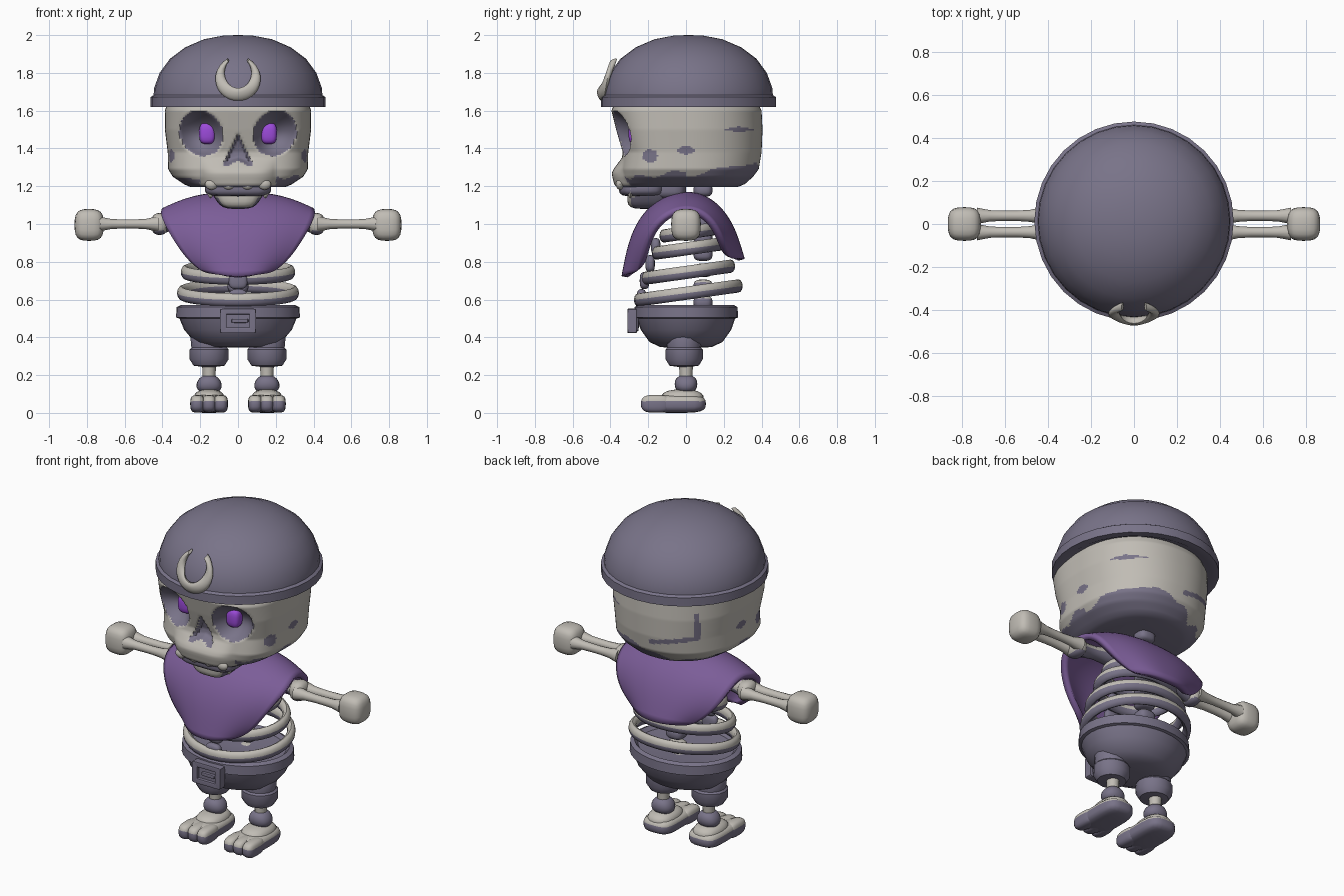
import bpy, bmesh, math
from math import sin, cos, pi
from mathutils import Vector

if "Cube" in bpy.data.objects:
    bpy.data.objects.remove(bpy.data.objects["Cube"])


def material(name, rgb):
    m = bpy.data.materials.new(name)
    m.use_nodes = True
    m.diffuse_color = (*rgb, 1)
    m.node_tree.nodes["Principled BSDF"].inputs["Base Color"].default_value = (*rgb, 1)
    return m


BONE = material("bone", (0.53, 0.505, 0.46))
SLATE = material("slate", (0.19, 0.172, 0.248))
CLOTH = material("purple cloth", (0.20, 0.11, 0.315))
GLOW = material("violet eye", (0.33, 0.07, 0.70))
TWO = (BONE, SLATE)


def finish(name, bm, mats, rule=None, angle=40):
    """Turn a bmesh into a shaded object; rule(centre, normal) is true for the second colour."""
    bmesh.ops.recalc_face_normals(bm, faces=bm.faces)
    for f in bm.faces:
        f.smooth = True
        if rule:
            f.material_index = int(bool(rule(f.calc_center_median(), f.normal)))
    me = bpy.data.meshes.new(name)
    bm.to_mesh(me)
    bm.free()
    for m in mats:
        me.materials.append(m)
    me.set_sharp_from_angle(angle=math.radians(angle))
    ob = bpy.data.objects.new(name, me)
    bpy.context.collection.objects.link(ob)
    return ob


def loft(name, rings, mats, rule=None, wrap=True, loop=False, cap=True):
    bm = bmesh.new()
    vs = [[bm.verts.new(p) for p in r] for r in rings]
    n = len(vs[0])
    for i in range(len(vs) if loop else len(vs) - 1):
        a, b = vs[i], vs[(i + 1) % len(vs)]
        for j in range(n if wrap else n - 1):
            k = (j + 1) % n
            bm.faces.new((a[j], a[k], b[k], b[j]))
    if cap and not loop:
        bm.faces.new(vs[0])
        bm.faces.new(vs[-1])
    return finish(name, bm, mats, rule)


def revolve(name, profile, centre, mats, sy=1.0, seg=32):
    rings = [[(centre[0] + r * cos(2 * pi * j / seg), centre[1] + sy * r * sin(2 * pi * j / seg), z)
              for j in range(seg)] for r, z in profile]
    return loft(name, rings, mats)


def tube(name, pts, radii, up, mats, rule=None, loop=False, seg=12):
    """Sweep an elliptical section; radii holds a (side, up) pair for each point."""
    pts, up, rings = [Vector(p) for p in pts], Vector(up), []
    n = len(pts)
    for i, p in enumerate(pts):
        nxt = pts[(i + 1) % n] if loop else pts[min(i + 1, n - 1)]
        prv = pts[i - 1] if loop else pts[max(i - 1, 0)]
        side = (nxt - prv).cross(up).normalized()
        rings.append([p + side * radii[i][0] * cos(2 * pi * j / seg) + up * radii[i][1] * sin(2 * pi * j / seg)
                      for j in range(seg)])
    return loft(name, rings, mats, rule, loop=loop)


def bone(name, a, b, radii, up=(0, 0, 1), rule=None):
    a, b, n = Vector(a), Vector(b), len(radii) - 1
    return tube(name, [a.lerp(b, i / n) for i in range(n + 1)], [(r, r) for r in radii], up, TWO, rule)


def block(name, centre, half, mats, n=4.0, taper=0.0, rule=None, cuts=5):
    """Rounded block: n sets how square it is, taper widens it upward."""
    bm = bmesh.new()
    bmesh.ops.create_cube(bm, size=2)
    bmesh.ops.subdivide_edges(bm, edges=bm.edges[:], cuts=cuts, use_grid_fill=True)
    for v in bm.verts:
        p = v.co / sum(abs(c) ** n for c in v.co) ** (1 / n)
        w = 1 + taper * p.z
        v.co = (centre[0] + half[0] * p.x * w, centre[1] + half[1] * p.y, centre[2] + half[2] * p.z)
    return finish(name, bm, mats, rule)


def clamp(v):
    return max(0.0, min(1.0, v))


# Helmet and its crescent badge
revolve("helmet", [(0.38, 1.64), (0.42, 1.62), (0.463, 1.62), (0.463, 1.672), (0.447, 1.682), (0.444, 1.72),
                   (0.415, 1.80), (0.36, 1.875), (0.28, 1.935), (0.18, 1.978), (0.08, 1.997), (0.01, 2.0)],
        (0, 0.013), (SLATE,))
pts, radii = [], []
for i in range(-12, 13):
    u = i / 12
    r = 0.029 * (1 - u * u) + 0.008
    a = u * math.radians(152)
    z = 1.768 - (0.12 - r) * cos(a)
    pts.append(((0.12 - r) * sin(a), -0.458 + (z - 1.66) * 0.36, z))
    radii.append((r, 0.02))
tube("crescent_badge", pts, radii, (0, -0.94, -0.34), (BONE,))

# Skull: height, half width, front depth, back depth
LEVELS = [(1.195, .25, .32, .27), (1.21, .285, .335, .31), (1.25, .345, .345, .355), (1.29, .37, .35, .385),
          (1.38, .372, .335, .40), (1.50, .387, .37, .405), (1.60, .387, .395, .40), (1.68, .36, .36, .36)]


def socket(x, z):
    return ((abs(x) - 0.195) / 0.115) ** 2 + ((z - 1.48 - 0.12 * (abs(x) - 0.195)) / 0.12) ** 2


def nose(x, z):
    """Positive inside the nose opening."""
    return min(z - 1.31 - 0.5 * max(0, 0.05 - abs(x)), 1.48 - 2.1 * abs(x) - z)


def skull_ring(z):
    for lo, hi in zip(LEVELS, LEVELS[1:]):
        if z <= hi[0] + 1e-6:
            break
    t = (z - lo[0]) / (hi[0] - lo[0])
    a, front, back = [p + (q - p) * t for p, q in zip(lo[1:], hi[1:])]
    ring = []
    for j in range(200):
        c, s = cos(2 * pi * j / 200), sin(2 * pi * j / 200)
        depth, e = (front, 3.3) if s < 0 else (back, 2.2)
        r = (abs(c / a) ** e + abs(s / depth) ** e) ** (-1 / e)
        x, y = r * c, r * s
        if y < -0.1:
            y += 0.11 * max(0, 1 - socket(x, z)) + 0.03 * clamp(nose(x, z) / 0.02)
            y -= 0.045 * max(0, 1 - (x / 0.2) ** 4) * clamp((1.35 - z) / 0.08)
        ring.append((x, y, z))
    return ring


def skull_slate(c, n):
    x, y, z = c
    if y < -0.15 and abs(x) < 0.34 and (socket(x, z) < 1 or nose(x, z) > 0):
        return True
    if y < -0.25 and abs(x) < 0.2:
        return z < 1.205
    rise = 0.08 * clamp(5 * x + 0.7) * max(0, y) / 0.35 if y > 0 else 0.025
    if z < 1.24 + rise + 0.015 * sin(9 * y + 1) + 0.012 * sin(27 * (x + y)):
        return True
    if abs(x) > 0.2:
        if ((y + 0.19) / 0.04) ** 2 + ((z - 1.36) / 0.035) ** 2 < 1 or (y / 0.045) ** 2 + ((z - 1.39) / 0.022) ** 2 < 1:
            return True
    if x > 0 and abs(y - 0.28) < 0.09 and abs(z - 1.50) < 0.016 * (1 - abs(y - 0.28) / 0.09):
        return True
    crack = -0.28 < x < -0.02 and abs(z - 1.34 + 0.18 * x) < 0.014
    return y > 0.1 and (crack or (abs(x + 0.28) < 0.012 and 1.38 < z < 1.54))


loft("skull", [skull_ring(1.195 + 0.485 * i / 60) for i in range(61)], TWO, skull_slate)

# Mouth, lower jaw and teeth
block("mouth", (0, -0.235, 1.19), (0.175, 0.12, 0.045), (SLATE,))
block("lower_jaw", (0, -0.2, 1.14), (0.125, 0.11, 0.06), TWO, 4, 0.3, rule=lambda c, n: n.y > -0.5)
block("jaw_hinge", (0, -0.09, 1.19), (0.14, 0.09, 0.06), (SLATE,))
for x in (-0.14, -0.05, 0.05, 0.14):
    block("upper_tooth", (x, -0.35, 1.21), (0.036, 0.022, 0.03), (BONE,), 1.7)
for s in (-1, 1):
    block("lower_fang", (s * 0.145, -0.295, 1.185), (0.026, 0.02, 0.05), (BONE,), 1.4)
    block("lower_tooth", (s * 0.05, -0.3, 1.185), (0.03, 0.02, 0.03), (BONE,), 1.7)
    block("eye", (s * 0.163, -0.268, 1.48), (0.043, 0.036, 0.057), (GLOW,), 3)

# Draped shoulder cape: depth, height, half width along the spine of the cloth
CAPE = [(-.325, .72, .18), (-.305, .83, .255), (-.275, .94, .32), (-.22, 1.045, .375), (-.125, 1.13, .41),
        (0, 1.165, .385), (.11, 1.135, .38), (.195, 1.06, .36), (.255, .95, .30), (.295, .81, .19)]
rows = []
for y, z, w in CAPE:
    inward = Vector((0, -y, 0.75 - z)).normalized()
    rows.append([Vector((w * t / 4, y, z)) + inward * 0.085 * abs(t / 4) ** 2.6 for t in range(-4, 5)])
for row in (rows[0], rows[-1]):
    for t, p in enumerate(row):
        p.z += 0.03 * ((t - 4) / 4) ** 2
cape = loft("cape", rows, (CLOTH,), wrap=False, cap=False)
sub = cape.modifiers.new("Smooth", "SUBSURF")
sub.levels = sub.render_levels = 2
cape.modifiers.new("Thickness", "SOLIDIFY").thickness = 0.035
cape.modifiers["Thickness"].offset = 0


def underside(c, n):
    return n.z < 0.1


# Spine, breastbone and ribs
for i in range(9):
    block("vertebra", (0, 0.09, 0.50 + 0.085 * i), (0.055, 0.05, 0.036), TWO, 3, rule=lambda c, n: n.z < 0.4)
for y, z in ((-0.235, 0.61), (-0.22, 0.70), (-0.19, 0.79), (-0.16, 0.88)):
    block("breastbone", (0, y, z), (0.05, 0.025, 0.045), (SLATE,), 3)
for a, b, z in ((0.30, 0.265, 0.635), (0.28, 0.225, 0.745), (0.235, 0.17, 0.87), (0.19, 0.13, 0.955)):
    ring = [(a * cos(2 * pi * i / 32), 0.012 + b * sin(2 * pi * i / 32), z + 0.14 * b * sin(2 * pi * i / 32))
            for i in range(32)]
    tube("rib", ring, [(0.023, 0.035)] * 32, (0, 0, 1), TWO, underside, loop=True)

# Shorts, belt and buckle
revolve("shorts", [(0.05, 0.345), (0.16, 0.348), (0.23, 0.375), (0.285, 0.44), (0.31, 0.50), (0.328, 0.505),
                   (0.325, 0.56), (0.30, 0.572), (0.28, 0.55), (0.05, 0.53)], (0, 0), (SLATE,), 0.84)
block("buckle_plate", (0, -0.27, 0.487), (0.08, 0.02, 0.055), (SLATE,), 12)
for s in (-1, 1):
    block("buckle_side", (s * 0.078, -0.285, 0.487), (0.017, 0.025, 0.064), (SLATE,), 12)
    block("buckle_bar", (0, -0.285, 0.487 + s * 0.05), (0.094, 0.025, 0.015), (SLATE,), 12)
block("buckle_prong", (0.01, -0.29, 0.487), (0.045, 0.018, 0.01), (SLATE,), 8)


def sole(c, n):
    return c.z < 0.06


for s in (-1, 1):
    # Arm
    bone("upper_arm", (s * 0.17, 0, 1.03), (s * 0.41, 0, 1.0), [0.055, 0.045, 0.038, 0.042, 0.055], rule=underside)
    block("elbow", (s * 0.415, 0, 1.0), (0.045, 0.062, 0.058), TWO, 2.5, rule=lambda c, n: n.z < -0.5)
    for y in (-0.038, 0.038):
        bone("forearm_bone", (s * 0.42, y, 1.0), (s * 0.73, y, 1.0), [0.042, 0.028, 0.024, 0.024, 0.026, 0.038])
    block("hand", (s * 0.788, 0, 0.995), (0.077, 0.078, 0.084), (BONE,), 3.2)
    # Leg
    x = s * 0.153
    revolve("trouser_leg", [(0.085, 0.43), (0.099, 0.40), (0.094, 0.345), (0.104, 0.335), (0.104, 0.285),
                            (0.082, 0.25), (0.03, 0.243)], (x, -0.01), (SLATE,), 0.95, 16)
    bone("shin", (x, 0, 0.26), (x, 0, 0.10), [0.038, 0.034, 0.034, 0.036], (0, 1, 0))
    block("ankle", (x, 0, 0.153), (0.066, 0.06, 0.05), (SLATE,), 2.2, -0.15)
    # Foot
    block("foot", (x, -0.05, 0.048), (0.096, 0.155, 0.048), TWO, 3.5, rule=sole)
    block("instep", (x, -0.02, 0.075), (0.082, 0.115, 0.05), TWO, 2.4, rule=sole)
    for t in (-0.062, 0, 0.062):
        block("toe", (x + t, -0.16, 0.048), (0.038, 0.078, 0.047), TWO, 3, rule=sole)
